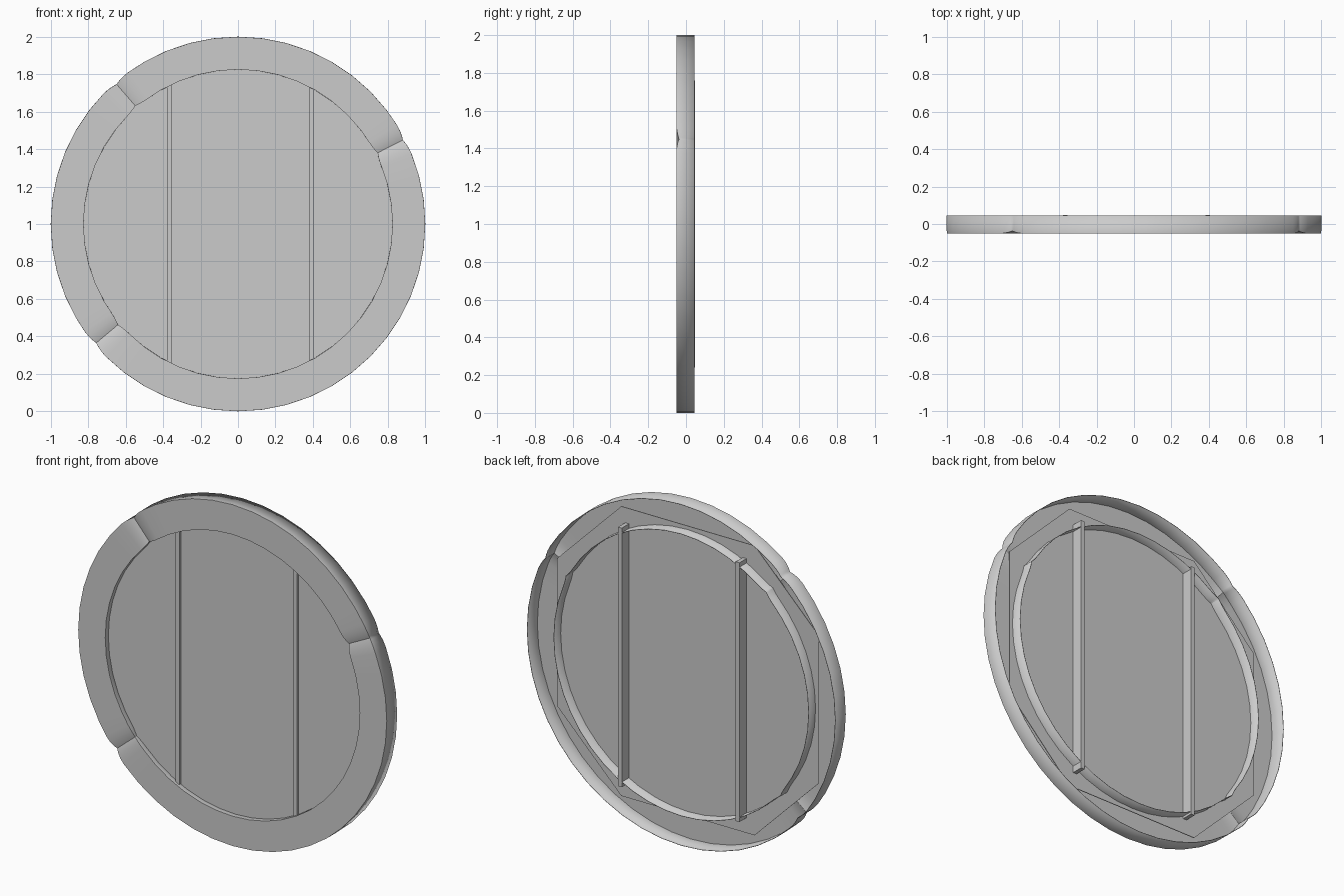
import bpy, bmesh, math
from math import cos, sin, radians

cube = bpy.data.objects.get("Cube")
if cube:
    bpy.data.objects.remove(cube)

FRONT, BACK, PLATE = -0.05, 0.045, -0.02
OUTER, INNER = 1.0, 0.827
SEAMS = (27, 131, 220)

grey = bpy.data.materials.new("plain_grey")
grey.use_nodes = True
colour = (0.6, 0.6, 0.6, 1)
grey.diffuse_color = colour
grey.node_tree.nodes["Principled BSDF"].inputs["Base Color"].default_value = colour


def finish(name, bm, thickness=0):
    mesh = bpy.data.meshes.new(name)
    bmesh.ops.recalc_face_normals(bm, faces=bm.faces)
    bm.to_mesh(mesh)
    bm.free()
    obj = bpy.data.objects.new(name, mesh)
    bpy.context.collection.objects.link(obj)
    mesh.materials.append(grey)
    if thickness:
        mod = obj.modifiers.new("sheet", "SOLIDIFY")
        mod.thickness = thickness
        mod.offset = 0
    return obj


# Round frame: an open-backed channel, pinched at three seams
def pinch(angle):
    nearest = min(abs(angle - s) for s in SEAMS)
    return max(0, 1 - nearest / 5) ** 2


angles = {i * 7.5 for i in range(48)}
for s in SEAMS:
    angles = {a for a in angles if abs(a - s) > 6}
    angles |= {s + d for d in (-5, -3, -1.5, -0.6, 0, 0.6, 1.5, 3, 5)}

bm = bmesh.new()
rings = []
for a in sorted(angles):
    p = pinch(a)
    out, inn, front = OUTER - 0.012 * p, INNER + 0.012 * p, FRONT + 0.014 * p
    profile = ((out, BACK), (out, front), (inn, front), (inn, BACK))
    rings.append([bm.verts.new((r * cos(radians(a)), y, 1 + r * sin(radians(a))))
                  for r, y in profile])
for one, two in zip(rings, rings[1:] + rings[:1]):
    for k in range(3):
        bm.faces.new((one[k], one[k + 1], two[k + 1], two[k]))
frame = finish("round_frame", bm, 0.003)
bpy.context.view_layer.objects.active = frame
frame.select_set(True)
bpy.ops.object.shade_smooth_by_angle(angle=radians(30))
frame.select_set(False)

# Eight-sided panel set inside the frame
bm = bmesh.new()
corners = [q * 90 + d for q in range(4) for d in (27, 63)]
bm.faces.new([bm.verts.new((0.953 * cos(radians(c)), PLATE, 1 + 0.953 * sin(radians(c))))
              for c in corners])
finish("panel", bm, 0.004)

# Upright bars through the panel
for name, x in (("left_bar", 0.395), ("right_bar", -0.368)):
    bm = bmesh.new()
    bmesh.ops.create_cube(bm, size=1)
    bmesh.ops.scale(bm, vec=(0.024, 0.083, 1.52), verts=bm.verts)
    bmesh.ops.translate(bm, vec=(x, 0.0065, 1), verts=bm.verts)
    finish(name, bm)
